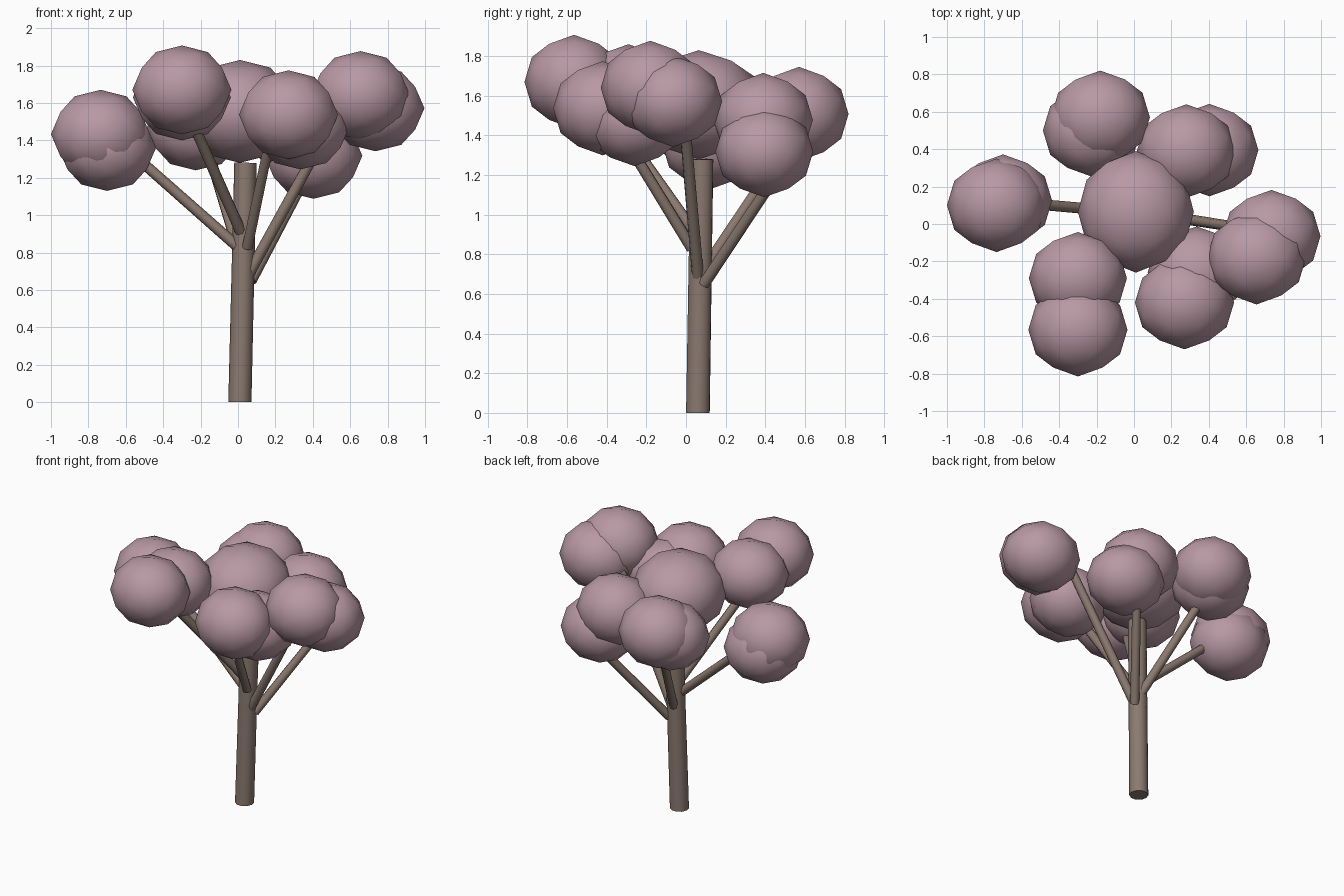
import bpy
import bmesh
import math
from mathutils import Vector, Matrix

cube = bpy.data.objects.get("Cube")
if cube:
    bpy.data.objects.remove(cube, do_unlink=True)


def make_material(name, colour):
    mat = bpy.data.materials.new(name)
    mat.use_nodes = True
    mat.diffuse_color = colour
    mat.node_tree.nodes["Principled BSDF"].inputs["Base Color"].default_value = colour
    return mat


blossom = make_material("dusty_pink_foliage", (0.48, 0.315, 0.37, 1))
bark = make_material("grey_brown_bark", (0.26, 0.195, 0.162, 1))


def add_object(name, bm, mat):
    mesh = bpy.data.meshes.new(name)
    bm.to_mesh(mesh)
    bm.free()
    obj = bpy.data.objects.new(name, mesh)
    bpy.context.collection.objects.link(obj)
    mesh.materials.append(mat)
    bpy.ops.object.select_all(action='DESELECT')
    obj.select_set(True)
    bpy.context.view_layer.objects.active = obj
    bpy.ops.object.shade_smooth_by_angle(angle=math.radians(60))
    return obj


# Foliage: low-poly balls turned so an edge midpoint sits on every axis
TURN = Matrix.Rotation(-math.atan((math.sqrt(5) - 1) / 2), 4, 'Y')


def add_ball(name, centre, size):
    bm = bmesh.new()
    bmesh.ops.create_icosphere(bm, subdivisions=2, radius=1)
    place = Matrix.Translation(centre) @ Matrix.Diagonal((*size, 1))
    bm.transform(place @ TURN)
    add_object(name, bm, blossom)


# Wood: straight poles between two points
def add_pole(name, start, end, r_start, r_end, sides):
    start, end = Vector(start), Vector(end)
    axis = end - start
    bm = bmesh.new()
    bmesh.ops.create_cone(bm, cap_ends=True, segments=sides,
                          radius1=r_start, radius2=r_end, depth=axis.length)
    turn = axis.to_track_quat('Z', 'Y').to_matrix().to_4x4()
    bm.transform(Matrix.Translation((start + end) / 2) @ turn)
    # Keep the foot flat on the ground
    for v in bm.verts:
        v.co.z = max(v.co.z, 0)
        if v.co.z < 0.02:
            v.co.z = 0
    add_object(name, bm, bark)


add_pole("trunk", (0.01, 0.06, 0), (0.04, 0.08, 1.28), 0.062, 0.06, 10)

# Each limb: branch start, branch end, upper ball, lower ball
limbs = {
    "right": ((0.0, 0.06, 0.83), (-0.68, 0.12, 1.43),
              (-0.735, 0.10, 1.433), (-0.70, 0.125, 1.36)),
    "front_right": ((0.02, 0.05, 0.90), (-0.28, -0.43, 1.58),
                    (-0.30, -0.565, 1.67), (-0.30, -0.29, 1.63)),
    "front_left": ((0.05, 0.03, 0.83), (0.18, -0.35, 1.45),
                   (0.27, -0.42, 1.537), (0.335, -0.26, 1.475)),
    "left": ((0.06, 0.06, 0.69), (0.57, -0.02, 1.62),
             (0.655, -0.18, 1.64), (0.735, -0.065, 1.572)),
    "back_left": ((0.07, 0.09, 0.65), (0.37, 0.47, 1.22),
                  (0.28, 0.39, 1.478), (0.403, 0.395, 1.318)),
    "back_right": ((0.03, 0.09, 0.72), (-0.17, 0.53, 1.38),
                   (-0.18, 0.57, 1.508), (-0.225, 0.50, 1.47)),
}
for side, (start, end, upper, lower) in limbs.items():
    add_pole(side + "_branch", start, end, 0.03, 0.028, 8)
    add_ball(side + "_upper_foliage", upper, (0.265, 0.25, 0.2375))
    add_ball(side + "_lower_foliage", lower, (0.262, 0.247, 0.23))

add_ball("crown_foliage", (0.01, 0.065, 1.555), (0.31, 0.325, 0.275))
